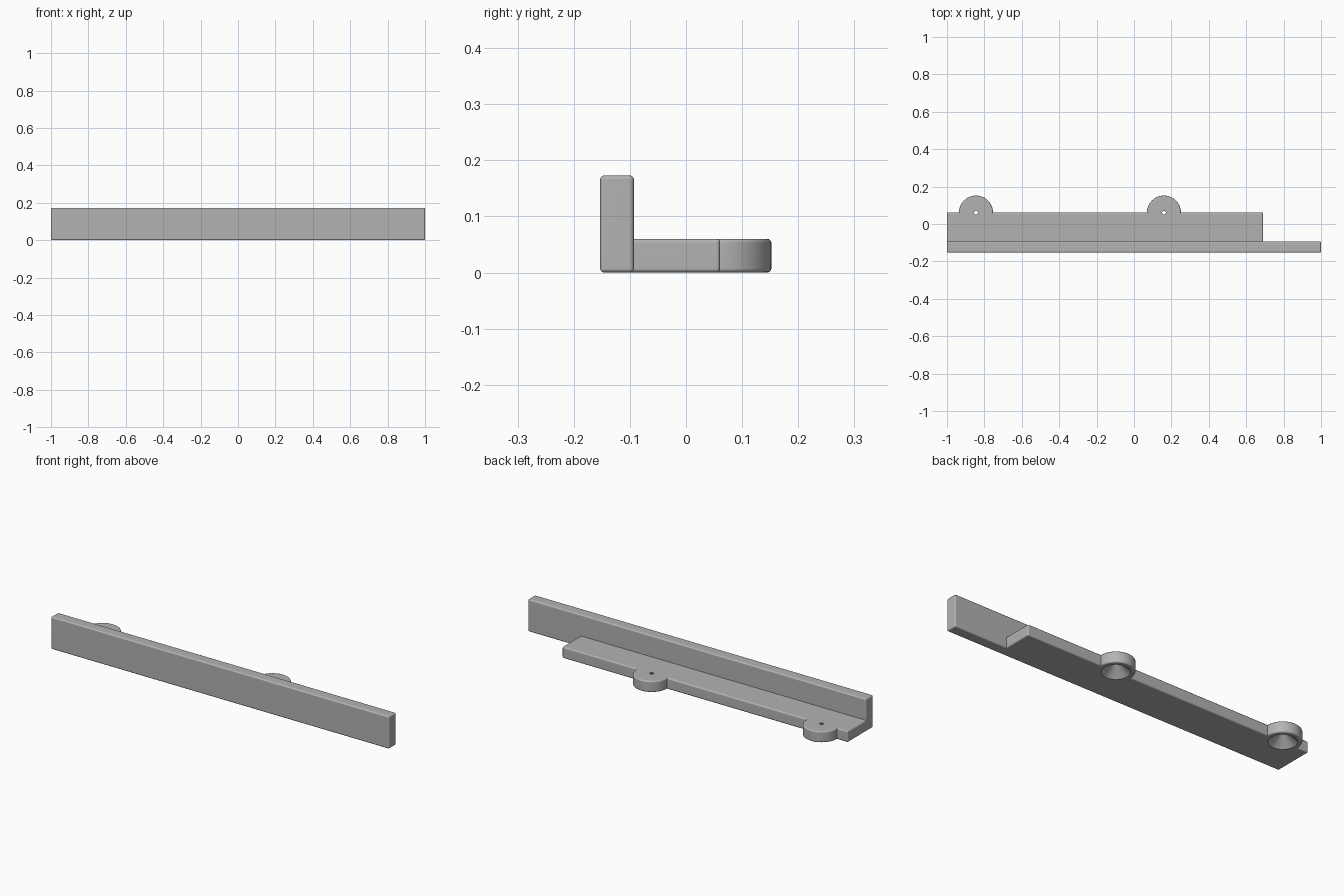
import bpy, bmesh, math
from mathutils import Matrix, Vector

old = bpy.data.objects.get("Cube")
if old:
    bpy.data.objects.remove(old, do_unlink=True)

BEVEL = 0.007
SHELF_TOP = 0.06
LUG_Y = 0.061
LUG_RADIUS = 0.091
LUG_XS = {"right": -0.845, "middle": 0.16}

grey = bpy.data.materials.new("plain grey")
grey.use_nodes = True
grey.diffuse_color = (0.45, 0.45, 0.45, 1)
grey.node_tree.nodes["Principled BSDF"].inputs["Base Color"].default_value = grey.diffuse_color


def to_object(name, bm):
    bmesh.ops.recalc_face_normals(bm, faces=bm.faces[:])
    mesh = bpy.data.meshes.new(name)
    bm.to_mesh(mesh)
    bm.free()
    mesh.materials.append(grey)
    obj = bpy.data.objects.new(name, mesh)
    bpy.context.collection.objects.link(obj)
    return obj


def block(name, low, high):
    low, high = Vector(low), Vector(high)
    bm = bmesh.new()
    bmesh.ops.create_cube(bm, size=1)
    bmesh.ops.scale(bm, vec=high - low, verts=bm.verts[:])
    bmesh.ops.translate(bm, vec=(low + high) / 2, verts=bm.verts[:])
    return to_object(name, bm)


def disc(name, x):
    bm = bmesh.new()
    bmesh.ops.create_cone(bm, cap_ends=True, segments=64, radius1=LUG_RADIUS,
                          radius2=LUG_RADIUS, depth=SHELF_TOP,
                          matrix=Matrix.Translation((x, LUG_Y, SHELF_TOP / 2)))
    return to_object(name, bm)


def funnel(name, x):
    """Turned cutter: wide chamfered mouth below, small through hole on top."""
    profile = [(0, -0.02), (0.068, -0.02), (0.068, 0), (0.063, 0.006),
               (0.01, 0.054), (0.01, 0.08), (0, 0.08)]
    bm = bmesh.new()
    verts = [bm.verts.new((x + r, LUG_Y, z)) for r, z in profile]
    edges = [bm.edges.new(pair) for pair in zip(verts, verts[1:])]
    bmesh.ops.spin(bm, geom=verts + edges, cent=(x, LUG_Y, 0), axis=(0, 0, 1),
                   angle=math.tau, steps=48, use_duplicate=False)
    bmesh.ops.remove_doubles(bm, verts=bm.verts[:], dist=0.0001)
    cutter = to_object(name, bm)
    cutter.hide_render = True
    return cutter


def finish(obj, cutters=()):
    """Round the edges, cut the funnels, and shade smoothly."""
    for other in bpy.context.selected_objects:
        other.select_set(False)
    bpy.context.view_layer.objects.active = obj
    obj.select_set(True)
    bevel = obj.modifiers.new("rounded edges", 'BEVEL')
    bevel.width = BEVEL
    bevel.segments = 3
    bevel.limit_method = 'ANGLE'
    bpy.ops.object.modifier_apply(modifier=bevel.name)
    for cutter in cutters:
        cut = obj.modifiers.new("funnel hole", 'BOOLEAN')
        cut.operation = 'DIFFERENCE'
        cut.solver = 'EXACT'
        cut.object = cutter
        bpy.ops.object.modifier_apply(modifier=cut.name)
    bpy.ops.object.shade_smooth_by_angle(angle=math.radians(35))
    weighted = obj.modifiers.new("weighted normals", 'WEIGHTED_NORMAL')
    weighted.keep_sharp = True


# Upright front wall
finish(block("front_wall", (-1, -0.153, 0), (1, -0.093, 0.173)))

# Funnel holes shared by the shelf and the lugs
cutters = {side: funnel(side + "_hole_cutter", x) for side, x in LUG_XS.items()}

# Shorter shelf behind the wall
shelf = block("shelf", (-1, -0.125, 0), (0.69, LUG_Y, SHELF_TOP))
finish(shelf, cutters.values())

# Round mounting lugs on the back edge
for side, x in LUG_XS.items():
    finish(disc(side + "_lug", x), [cutters[side]])

for cutter in cutters.values():
    bpy.data.objects.remove(cutter, do_unlink=True)
